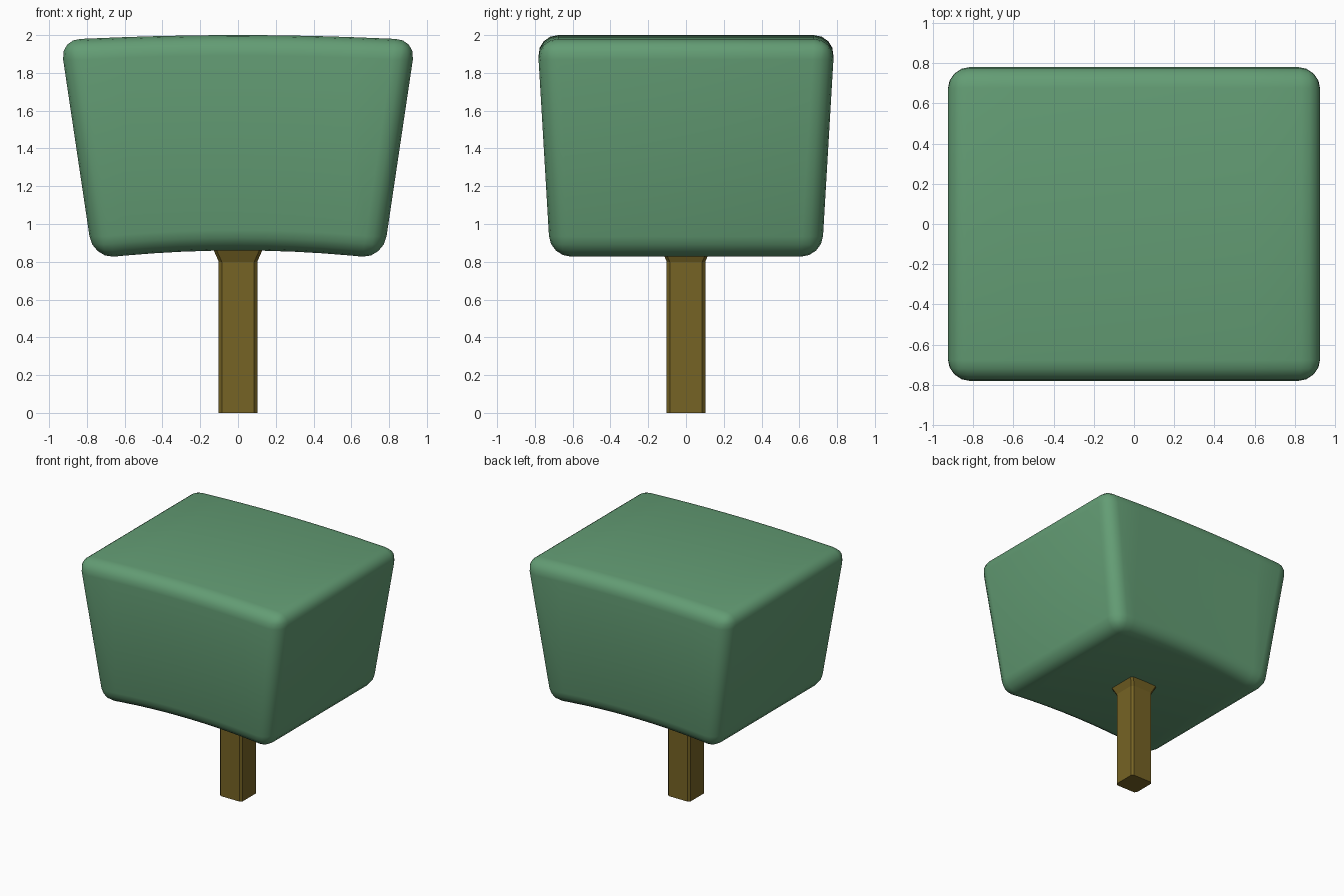
import bpy, bmesh, math

if "Cube" in bpy.data.objects:
    bpy.data.objects.remove(bpy.data.objects["Cube"])


def finish(bm, name, color, angle):
    bmesh.ops.recalc_face_normals(bm, faces=bm.faces)
    me = bpy.data.meshes.new(name)
    bm.to_mesh(me)
    bm.free()
    ob = bpy.data.objects.new(name, me)
    bpy.context.collection.objects.link(ob)
    mat = bpy.data.materials.new(name + "_material")
    mat.diffuse_color = color
    mat.use_nodes = True
    mat.node_tree.nodes["Principled BSDF"].inputs["Base Color"].default_value = mat.diffuse_color
    me.materials.append(mat)
    bpy.ops.object.select_all(action='DESELECT')
    bpy.context.view_layer.objects.active = ob
    ob.select_set(True)
    bpy.ops.object.shade_smooth_by_angle(angle=math.radians(angle))
    return ob


# Crown: tapered, rounded block gently arched along x
Z0, Z1 = 0.825, 1.98
bm = bmesh.new()
bmesh.ops.create_cube(bm, size=2)
for v in bm.verts:
    top = v.co.z > 0
    v.co.x *= 0.942 if top else 0.77
    v.co.y *= 0.787 if top else 0.719
    v.co.z = Z1 if top else Z0
bmesh.ops.bevel(bm, geom=bm.edges[:], offset=0.11, offset_type='OFFSET',
                segments=4, profile=0.5, affect='EDGES')
for i in range(-4, 5):
    bmesh.ops.bisect_plane(bm, geom=bm.verts[:] + bm.edges[:] + bm.faces[:],
                           plane_co=(i * 0.15, 0, 0), plane_no=(1, 0, 0))
for v in bm.verts:
    t = (v.co.z - Z0) / (Z1 - Z0)
    rise = 0.035 + (0.02 - 0.035) * t
    reach = 0.68 + (0.82 - 0.68) * t
    v.co.z += rise * max(0, 1 - (v.co.x / reach) ** 2)
finish(bm, "tree_crown", (0.125, 0.335, 0.175, 1), 40)

# Trunk: square post with softened corners, flared where it meets the crown
bm = bmesh.new()
rings = []
for z, h in ((0, 0.102), (0.8, 0.102), (0.88, 0.137)):
    c = 0.016
    corner = [(h, -h + c), (h, h - c), (h - c, h), (-h + c, h),
              (-h, h - c), (-h, -h + c), (-h + c, -h), (h - c, -h)]
    rings.append([bm.verts.new((x, y, z)) for x, y in corner])
for a, b in zip(rings, rings[1:]):
    for i in range(8):
        j = (i + 1) % 8
        bm.faces.new((a[i], a[j], b[j], b[i]))
bm.faces.new(rings[0])
bm.faces.new(rings[-1])
finish(bm, "tree_trunk", (0.18, 0.125, 0.018, 1), 20)
